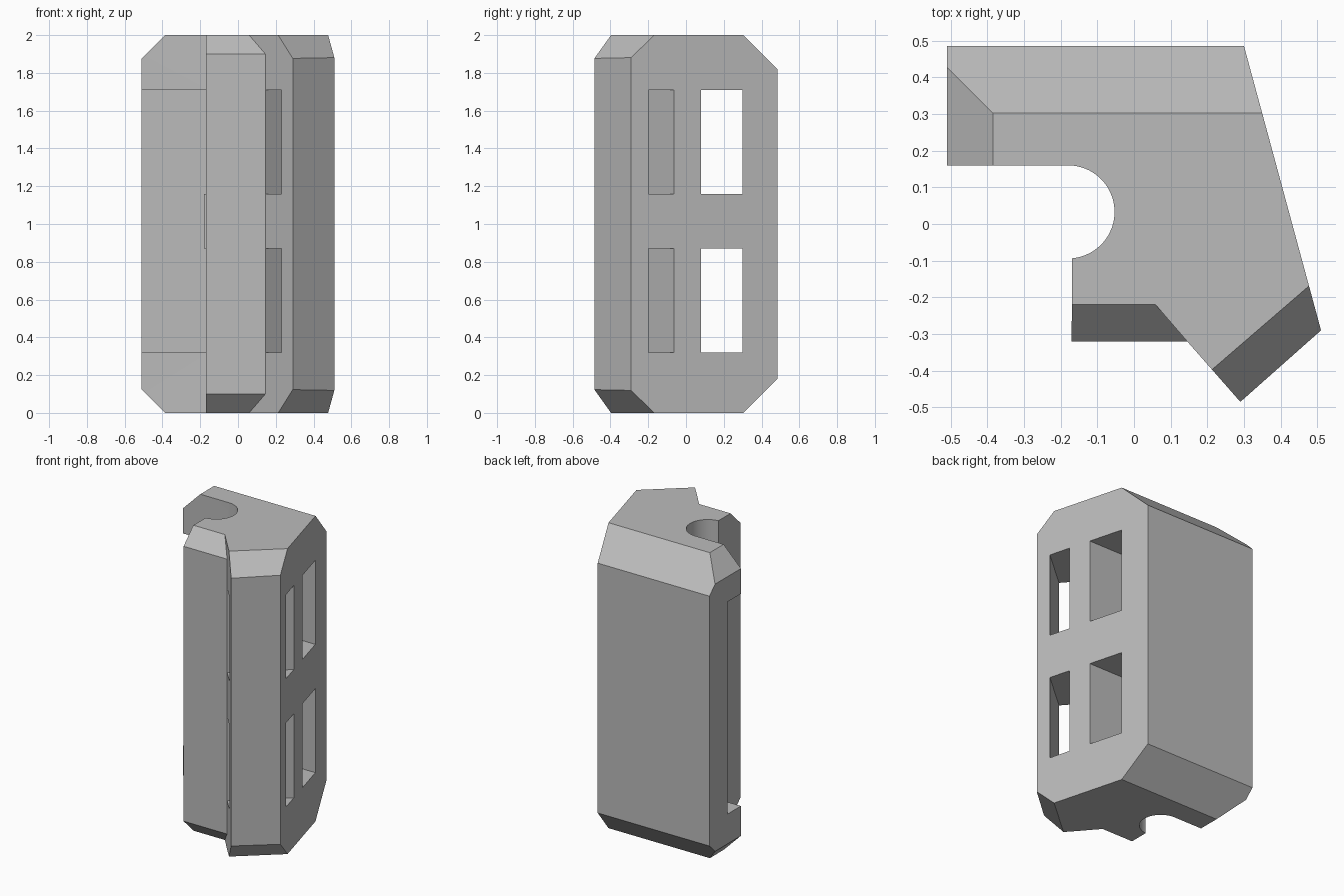
import bpy
import bmesh
from math import cos, sin, radians
from mathutils import Vector

cube = bpy.data.objects.get("Cube")
if cube:
    bpy.data.objects.remove(cube, do_unlink=True)

# One matte grey for the whole bracket
grey = bpy.data.materials.new("plain grey")
grey.use_nodes = True
GREY = (0.5, 0.5, 0.5, 1)
grey.diffuse_color = GREY
grey.node_tree.nodes["Principled BSDF"].inputs["Base Color"].default_value = GREY

HEIGHT = 2.0
LEG_OUT = Vector((0.653, -0.757, 0))     # direction the diagonal leg points
LEG_SIDE = Vector((0.757, 0.653, 0))     # across the leg
LEG_ROOT = Vector((0.145, -0.32, 0))     # inner corner between flange and leg


def prism(points, offset):
    """Extrude a closed outline of 3D points by an offset."""
    bm = bmesh.new()
    face = bm.faces.new([bm.verts.new(p) for p in points])
    extruded = bmesh.ops.extrude_face_region(bm, geom=[face])["geom"]
    verts = [v for v in extruded if isinstance(v, bmesh.types.BMVert)]
    bmesh.ops.translate(bm, verts=verts, vec=offset)
    bmesh.ops.recalc_face_normals(bm, faces=bm.faces)
    return bm


def slice_off(bm, point, normal):
    """Remove everything on the normal side of a plane and cap the cut."""
    geom = bm.verts[:] + bm.edges[:] + bm.faces[:]
    cut = bmesh.ops.bisect_plane(bm, geom=geom, plane_co=point, plane_no=normal,
                                 clear_outer=True, dist=1e-5)["geom_cut"]
    edges = [e for e in cut if isinstance(e, bmesh.types.BMEdge)]
    bmesh.ops.contextual_create(bm, geom=edges)
    bmesh.ops.recalc_face_normals(bm, faces=bm.faces)


def add_object(name, bm):
    mesh = bpy.data.meshes.new(name)
    bm.to_mesh(mesh)
    bm.free()
    mesh.materials.append(grey)
    obj = bpy.data.objects.new(name, mesh)
    bpy.context.collection.objects.link(obj)
    return obj


def plan_prism(plan, z0, z1):
    return prism([(p[0], p[1], z0) for p in plan], (0, 0, z1 - z0))


def rectangle(x0, x1, y0, y1):
    return [(x0, y0), (x1, y0), (x1, y1), (x0, y1)]


# Plan outline: back arm, sloping wall, diagonal leg, front flange, round channel
outline = [(-0.51, 0.485), (0.30, 0.485), (0.51, -0.29), (0.29, -0.485),
           LEG_ROOT[:2], (-0.17, -0.32)]
STEPS = 32
for i in range(STEPS + 1):
    a = radians(-85 + 175 * i / STEPS)
    outline.append((-0.18 + 0.127 * cos(a), 0.033 + 0.127 * sin(a)))
outline.append((-0.51, 0.16))
body_bm = plan_prism(outline, 0, HEIGHT)

# Chamfers on back, arm end and leg end, at top and bottom
leg_edge = Vector((0.215, -0.395, 0))
for z, up in ((HEIGHT, 1), (0, -1)):
    slice_off(body_bm, (0, 0.303, z), (0, 1, up))
    slice_off(body_bm, (-0.385, 0, z), (-1, 0, up))
    slice_off(body_bm, leg_edge + Vector((0, 0, z)), LEG_OUT + Vector((0, 0, 0.95 * up)))
body = add_object("bracket_body", body_bm)

cutters = []

# Flange chamfers, stopped at the side of the leg
for name, z, up in (("top", HEIGHT, 1), ("bottom", 0, -1)):
    section = [(-0.4, -0.12, z + 0.1 * up), (-0.4, -0.34, z + 0.1 * up),
               (-0.4, -0.34, z - 0.12 * up), (-0.4, -0.22, z)]
    bm = prism(section, (1.0, 0, 0))
    slice_off(bm, LEG_ROOT, LEG_SIDE)
    cutters.append(add_object("flange_chamfer_cutter_" + name, bm))

# Long slot along the back arm
cutters.append(add_object("arm_slot_cutter", plan_prism(
    rectangle(-0.6, -0.18, 0.05, 0.30), 0.32, 1.71)))

# Two rows of strap windows: straight into the channel and across the leg
slant = [LEG_OUT * u + LEG_SIDE * v
         for u, v in ((0.34, -0.2), (0.467, -0.2), (0.467, 0.5), (0.34, 0.5))]
for name, z0, z1 in (("lower", 0.32, 0.87), ("upper", 1.16, 1.71)):
    cutters.append(add_object(name + "_channel_window_cutter", plan_prism(
        rectangle(-0.2, 0.6, 0.08, 0.30), z0, z1)))
    cutters.append(add_object(name + "_leg_window_cutter", plan_prism(slant, z0, z1)))

# Apply every cut, then drop the cutters
bpy.context.view_layer.objects.active = body
for cutter in cutters:
    cutter.hide_render = True
    mod = body.modifiers.new(cutter.name, "BOOLEAN")
    mod.operation = "DIFFERENCE"
    mod.solver = "EXACT"
    mod.object = cutter
    bpy.ops.object.modifier_apply(modifier=mod.name)
for cutter in cutters:
    bpy.data.objects.remove(cutter, do_unlink=True)

# Smooth the round channel only
bpy.ops.object.select_all(action="DESELECT")
body.select_set(True)
bpy.ops.object.shade_smooth_by_angle(angle=radians(20))
